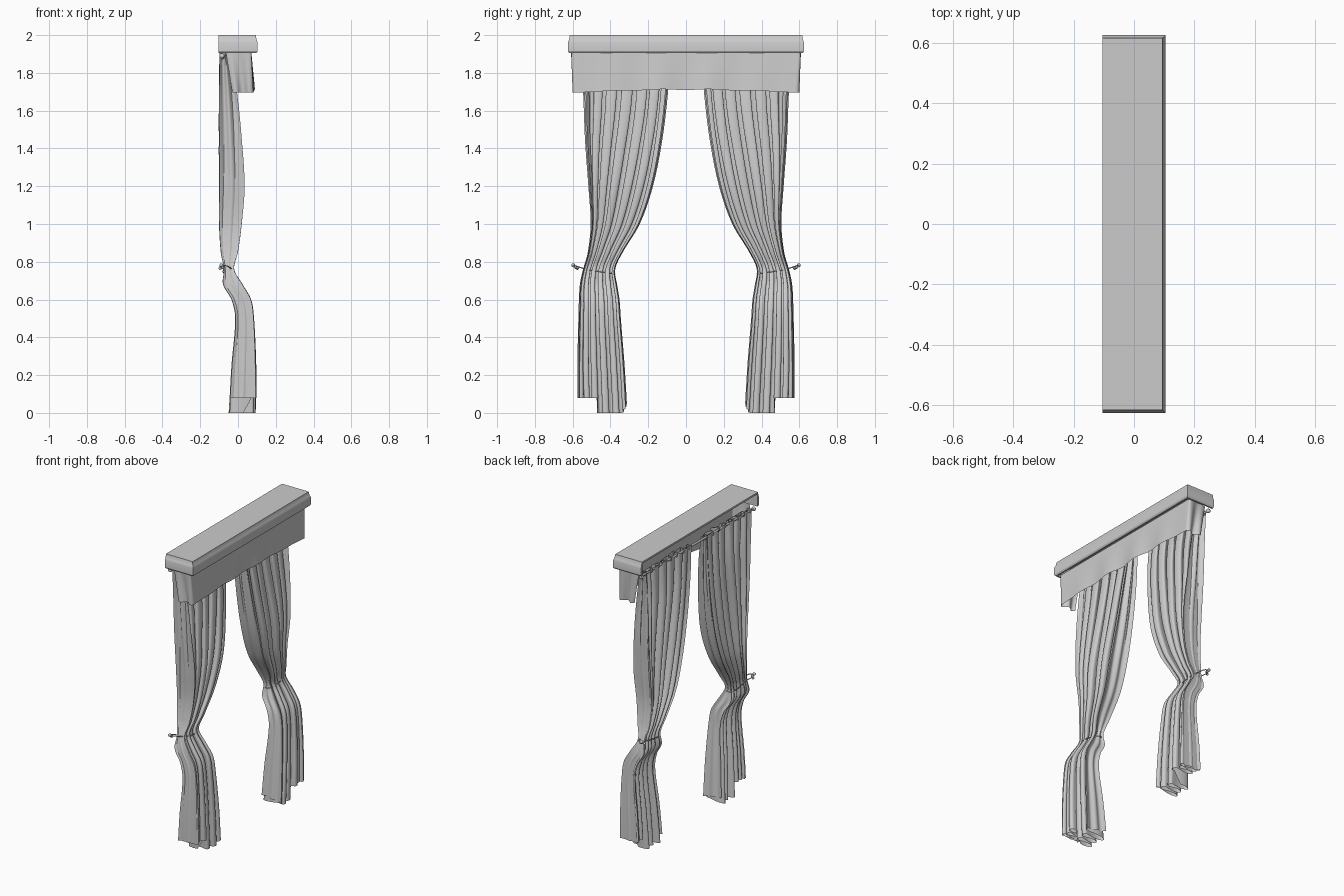
import bpy, bmesh
from math import sin, cos, pi, radians
from mathutils import Vector

if "Cube" in bpy.data.objects:
    bpy.data.objects.remove(bpy.data.objects["Cube"])

cloth_grey = bpy.data.materials.new("plain grey")
cloth_grey.use_nodes = True
GREY = (0.6, 0.6, 0.6, 1)
cloth_grey.diffuse_color = GREY
cloth_grey.node_tree.nodes["Principled BSDF"].inputs["Base Color"].default_value = GREY


def finish(obj, angle=50):
    """Give an object its colour and smooth shading."""
    obj.data.materials.clear()
    obj.data.materials.append(cloth_grey)
    bpy.ops.object.select_all(action='DESELECT')
    obj.select_set(True)
    bpy.context.view_layer.objects.active = obj
    bpy.ops.object.shade_smooth_by_angle(angle=radians(angle))
    return obj


def from_bmesh(name, bm):
    mesh = bpy.data.meshes.new(name)
    bm.to_mesh(mesh)
    bm.free()
    obj = bpy.data.objects.new(name, mesh)
    bpy.context.collection.objects.link(obj)
    return obj


def sheet(name, point, columns, rows, flip=False):
    """Grid surface from a function of two 0..1 parameters."""
    bm = bmesh.new()
    grid = [[bm.verts.new(point(i / columns, j / rows)) for i in range(columns + 1)]
            for j in range(rows + 1)]
    for low, high in zip(grid, grid[1:]):
        for i in range(columns):
            quad = [low[i], low[i + 1], high[i + 1], high[i]]
            bm.faces.new(quad[::-1] if flip else quad)
    return finish(from_bmesh(name, bm), 80)


def tube(name, points, radius, closed=False):
    """Smooth round cord through a few points."""
    curve = bpy.data.curves.new(name, 'CURVE')
    curve.dimensions = '3D'
    curve.bevel_depth = radius
    curve.bevel_resolution = 2
    curve.resolution_u = 6
    curve.use_fill_caps = True
    spline = curve.splines.new('BEZIER')
    spline.bezier_points.add(len(points) - 1)
    for knot, p in zip(spline.bezier_points, points):
        knot.co = p
        knot.handle_left_type = knot.handle_right_type = 'AUTO'
    spline.use_cyclic_u = closed
    obj = bpy.data.objects.new(name, curve)
    bpy.context.collection.objects.link(obj)
    bpy.ops.object.select_all(action='DESELECT')
    obj.select_set(True)
    bpy.context.view_layer.objects.active = obj
    bpy.ops.object.convert(target='MESH')
    return finish(bpy.context.object)


def ball(name, centre, radius):
    bpy.ops.mesh.primitive_uv_sphere_add(segments=12, ring_count=8, radius=radius, location=centre)
    bpy.context.object.name = name
    return finish(bpy.context.object)


# Cornice: moulding profile (inset, height) swept round three sides, open at the back
BACK, FRONT = -.104, .104
profile = [(.016, 1.988), (.016, 1.905), (.006, 1.905), (0, 1.915), (0, 1.96),
           (.004, 1.972), (.006, 1.975), (.01, 2)]
bm = bmesh.new()
rings = []
for inset, z in profile:
    y, front = .625 - inset, FRONT - inset
    rings.append([bm.verts.new(p) for p in
                  ((BACK, -y, z), (front, -y, z), (front, y, z), (BACK, y, z))])
for a, b in zip(rings, rings[1:]):
    for i in range(3):
        bm.faces.new((a[i], a[i + 1], b[i + 1], b[i]))
bm.faces.new(rings[-1])
bm.faces.new(rings[0][::-1])
bm.faces.new((rings[0][0], rings[0][3], rings[-1][3], rings[-1][0]))
for end in (0, 3):
    bm.faces.new([ring[end] for ring in rings])
bmesh.ops.recalc_face_normals(bm, faces=bm.faces)
finish(from_bmesh("cornice", bm), 30)


# Valance: soft skirt hung round the front and both ends
def valance_point(u, v):
    side, half = .135, .588
    length = 2 * side + 2 * half
    d = u * length
    drop = 1 - v
    end = min(d, length - d)
    hem = 1.695
    if end < side:
        s = -1 if d < side else 1
        x = -.065 + end + .035 * drop * (1 - end / side) + .012 * drop * end / side
        y = s * (half + .02 * (1 - drop) * end / side + .01 * sin(end / side * 3 * pi) * (.3 + drop))
    else:
        y = d - side - half
        x = side - .065 + drop * (.012 + .008 * sin(d * 24 + .5) * cos(y / half * pi / 2))
        hem = 1.712 - .017 * (y / half) ** 2 + .003 * sin(d * 24) * (1 - abs(y) / half)
        y *= 1 + .034 * (1 - drop)
    return x, y, hem + (1.915 - hem) * v


sheet("valance", valance_point, 148, 12)

# Curtain outline by height: z, outer edge, inner edge, back, front
OUTLINE = [(0, .575, .31, -.05, .1), (.25, .575, .325, -.035, .097),
           (.5, .57, .345, -.015, .085), (.6, .567, .352, -.035, .07),
           (.68, .562, .365, -.08, .025), (.76, .545, .375, -.075, -.02),
           (.85, .52, .335, -.092, 0), (1, .505, .245, -.102, .02),
           (1.2, .517, .175, -.102, .035), (1.45, .535, .125, -.102, .02),
           (1.7, .545, .095, -.102, -.005), (1.91, .56, .08, -.098, -.04)]


def outline(z):
    """Smooth cubic interpolation of the outline table."""
    k = max(i for i in range(len(OUTLINE) - 1) if OUTLINE[i][0] <= max(z, 0))
    a, b = OUTLINE[k], OUTLINE[k + 1]
    before, after = OUTLINE[max(k - 1, 0)], OUTLINE[min(k + 2, len(OUTLINE) - 1)]
    h = b[0] - a[0]
    f = (z - a[0]) / h
    result = []
    for c in range(1, 5):
        m = (b[c] - before[c]) / (b[0] - before[0]) * h
        n = (after[c] - a[c]) / (after[0] - a[0]) * h
        result.append(a[c] * (1 + 2 * f) * (1 - f) ** 2 + m * f * (1 - f) ** 2
                      + b[c] * f * f * (3 - 2 * f) + n * f * f * (f - 1))
    return result


EDGE = .07


def curtain_point(t, v):
    hem = .08 if t < .53 else max(0, .08 - (t - .53) * 4) + max(0, t - .87) * .35
    top = 1.895 + .012 * cos(t * 14 * pi)
    z = hem + (top - hem) * v
    outer, inner, back, front = outline(min(z, 1.91))
    width = outer - inner
    # Broad rounded folds that sweep outwards on the way down to the tie
    u = max(0, min(1, (t - EDGE) / (1 - 2 * EDGE)))
    sweep = max(0, min(1, (1.75 - z) / .95))
    across = u ** (1 + .5 * sweep * sweep * (3 - 2 * sweep))
    phase = pi / 2 + 2 * pi * (6 * u + .16 * sin(2 * pi * u) + .1 * sin(z * 2.5) * sin(pi * u))
    depth = .88 + .12 * sin(u * 15 + z * 1.2)
    fold = depth * (sin(phase) + .15 * cos(2 * phase) + .15)
    y = outer - width * (.03 + .94 * across) + width * .04 * sin(2 * phase) * min(1, u * 5)
    # Both edges turn back in small ripples
    end = min(t, 1 - t) / EDGE
    if end < 1:
        fold = -.95 + (fold + .95) * end
        ripple = width * .05 * (1 - cos(4 * pi * end)) / 2 + width * .03 * (end - 1)
        y += -ripple if t < .5 else ripple
    x = (back + front) / 2 + (front - back) / 2 * fold
    return x, y, z


# Curtain pair with ties and wall hooks
for s, label in ((1, "left"), (-1, "right")):
    def mirrored(t, v):
        x, y, z = curtain_point(t, v)
        return x, s * y, z

    sheet(label + "_curtain", mirrored, 200, 90, flip=s > 0)

    cord = [(-.085, .59, .78)]
    for i in range(9):
        a = radians(50 + i * 32.5)
        y = .46 + .085 * cos(a)
        cord.append((-.05 + .03 * sin(a), y, .735 + (y - .375) * .16))
    tube(label + "_tieback", [(x, s * y, z) for x, y, z in cord], .003, True)

    hook = [(-.099, .575, .765), (-.085, .58, .765), (-.075, .588, .768),
            (-.077, .597, .778), (-.085, .598, .782)]
    tube(label + "_wall_hook", [(x, s * y, z) for x, y, z in hook], .004)
    ball(label + "_hook_knob", (-.088, s * .597, .782), .01)
    ball(label + "_hook_base", (-.095, s * .575, .765), .008)
    ball(label + "_rail_knob", (-.085, s * .595, 1.89), .014)

    # Rings joining the curtain heading to the rail
    for i in range(8):
        y = s * (.09 + i * .066)
        ring = [Vector((-.08 + .014 * cos(k * pi / 3), y, 1.895 + .016 * sin(k * pi / 3)))
                for k in range(6)]
        tube(f"{label}_curtain_ring_{i + 1}", ring, .003, True)

# Curtain rail
tube("curtain_rail", [(-.085, -.6, 1.893), (-.085, .6, 1.893)], .007)
